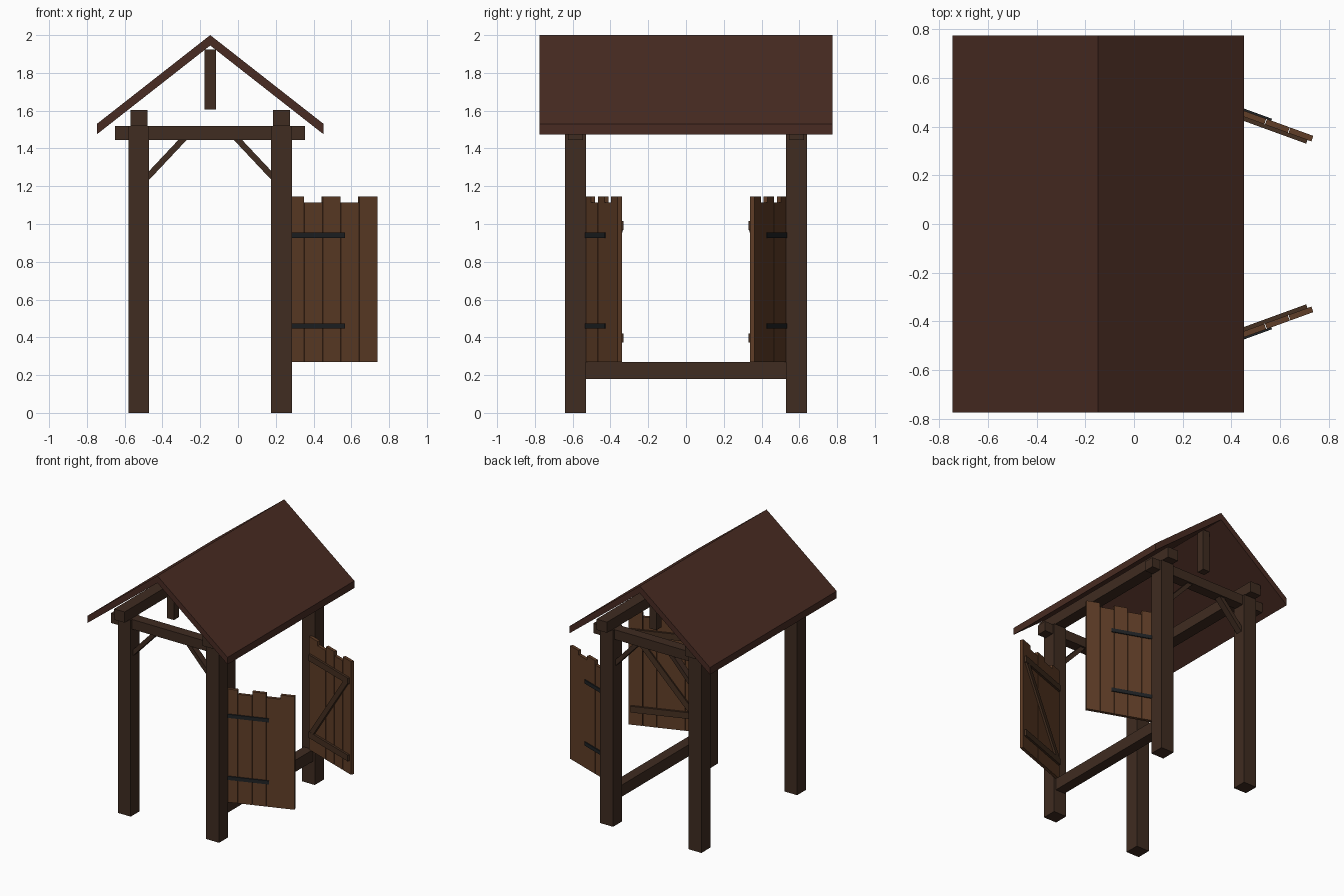
import bpy, bmesh, math
from mathutils import Matrix, Vector

if "Cube" in bpy.data.objects:
    bpy.data.objects.remove(bpy.data.objects["Cube"])


def material(name, rgb):
    m = bpy.data.materials.new(name)
    m.diffuse_color = (*rgb, 1)
    m.use_nodes = True
    m.node_tree.nodes["Principled BSDF"].inputs["Base Color"].default_value = m.diffuse_color
    return m


FRAME = material("dark_timber", (0.050, 0.025, 0.015))
ROOF = material("roof_brown", (0.065, 0.024, 0.016))
GATE = material("gate_wood", (0.115, 0.047, 0.020))
BRACE = material("gate_brace_wood", (0.060, 0.029, 0.015))
IRON = material("iron", (0.014, 0.016, 0.018))
FLIP_Y = Matrix.Diagonal((1, -1, 1, 1))


def finish(name, bm, mat):
    bmesh.ops.recalc_face_normals(bm, faces=bm.faces)
    me = bpy.data.meshes.new(name)
    bm.to_mesh(me)
    bm.free()
    me.materials.append(mat)
    ob = bpy.data.objects.new(name, me)
    bpy.context.collection.objects.link(ob)
    return ob


def box(name, x, y, z, mat, frame=Matrix()):
    """Box from (min, max) ranges, placed by a frame matrix."""
    bm = bmesh.new()
    bmesh.ops.create_cube(bm, size=1)
    mid = Vector([(a + b) / 2 for a, b in (x, y, z)])
    size = [b - a for a, b in (x, y, z)]
    bm.transform(frame @ Matrix.Translation(mid) @ Matrix.Diagonal((*size, 1)))
    return finish(name, bm, mat)


def bar(name, a, b, width, y, mat, frame=Matrix()):
    """Slanted bar between two (x, z) points, with a y range."""
    dx, dz = b[0] - a[0], b[1] - a[1]
    place = frame @ Matrix.Translation((a[0], 0, a[1])) @ Matrix.Rotation(-math.atan2(dz, dx), 4, 'Y')
    return box(name, (0, math.hypot(dx, dz)), y, (-width / 2, width / 2), mat, place)


CX = -0.147           # centre of the frame in x
HALF = 0.378          # post offset from that centre
PY = 0.585            # post offset in y

# Posts and wall plates
for sx, side in ((-1, "left"), (1, "right")):
    px = CX + sx * HALF
    for sy, end in ((-1, "front"), (1, "back")):
        box(f"{end}_{side}_post", (px - .055, px + .055), (sy * PY - .055, sy * PY + .055), (0, 1.52), FRAME)
    box(f"{side}_wall_plate", (px - .045, px + .045), (-.70, .70), (1.52, 1.603), FRAME)

# Tie beams, king posts and knee braces at each end
for sy, end in ((-1, "front"), (1, "back")):
    y = sy * PY
    box(f"{end}_tie_beam", (CX - .503, CX + .503), (y - .04, y + .04), (1.445, 1.52), FRAME)
    box(f"{end}_king_post", (CX - .03, CX + .03), (y - .03, y + .03), (1.605, 1.925), FRAME)
    for sx, side in ((-1, "left"), (1, "right")):
        bar(f"{end}_{side}_knee_brace", (CX + sx * .348, 1.231), (CX + sx * .128, 1.465),
            .032, (y - .025, y + .025), FRAME)

# Sill rail under the gates
box("gate_sill_rail", (.191, .271), (-.54, .54), (.18, .27), FRAME)

# Gable roof, one extruded profile
bm = bmesh.new()
profile = [(-.6, 1.475), (-.6, 1.53), (0, 2.0), (.6, 1.53), (.6, 1.475), (0, 1.945)]
rings = [[bm.verts.new((CX + x, y, z)) for x, z in profile] for y in (-.775, .775)]
for i in range(6):
    j = (i + 1) % 6
    bm.faces.new((rings[0][i], rings[0][j], rings[1][j], rings[1][i]))
for r in rings:
    bm.faces.new((r[0], r[1], r[2], r[5]))
    bm.faces.new((r[5], r[2], r[3], r[4]))
finish("gable_roof", bm, ROOF)

# Two open gates: local x runs from hinge to free edge, local +y is outside
hinge = Matrix.Translation((.252, .526, 0)) @ Matrix.Rotation(math.radians(-20), 4, 'Z')
for frame, end in ((FLIP_Y @ hinge, "front"), (hinge, "back")):
    for i in range(5):
        top = 1.145 if i % 2 == 0 else 1.113
        box(f"{end}_gate_board_{i + 1}", (i * .103, i * .103 + .1), (-.012, .012), (.27, top), GATE, frame)
    for z, level in ((.396, "lower"), (.992, "upper")):
        box(f"{end}_gate_{level}_ledge", (.015, .495), (-.028, -.012), (z - .024, z + .024), BRACE, frame)
    bar(f"{end}_gate_diagonal", (.04, .41), (.47, .98), .04, (-.027, -.012), BRACE, frame)
    for z, level in ((.46, "lower"), (.94, "upper")):
        box(f"{end}_gate_{level}_strap", (0, .328), (.012, .02), (z - .014, z + .014), IRON, frame)
